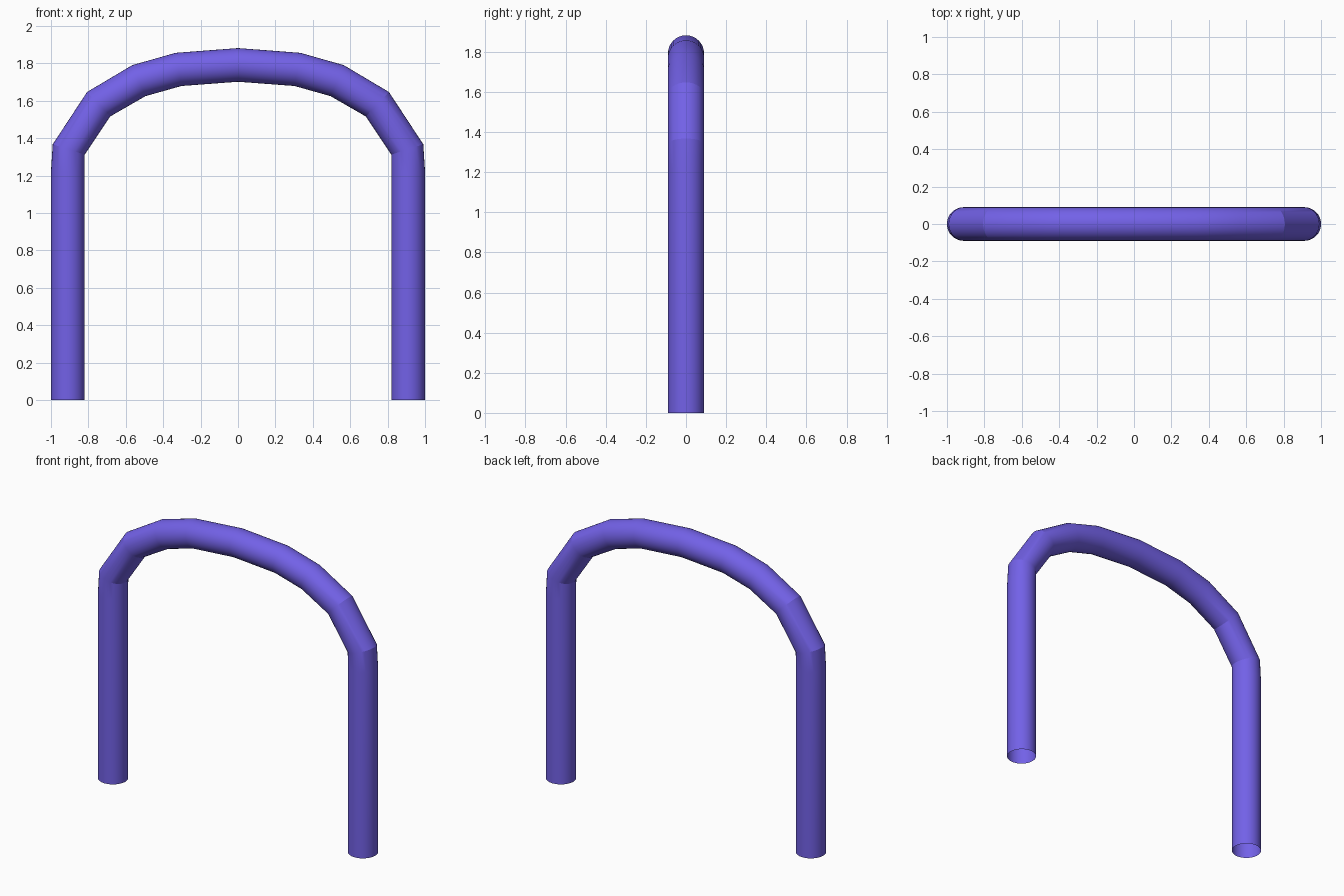
import bpy

if "Cube" in bpy.data.objects:
    bpy.data.objects.remove(bpy.data.objects["Cube"])

# Centre line of the right half, from the foot up to the crown
half = [(0.91, 0.0), (0.91, 1.22), (0.905, 1.34), (0.745, 1.582),
        (0.53, 1.708), (0.318, 1.768), (0.0, 1.792)]
path = half + [(-x, z) for x, z in reversed(half[:-1])]

# Bent tube with open feet
curve = bpy.data.curves.new("arched_tube", 'CURVE')
curve.dimensions = '3D'
curve.bevel_depth = 0.09
curve.bevel_resolution = 14
curve.use_fill_caps = False
spline = curve.splines.new('POLY')
spline.points.add(len(path) - 1)
for point, (x, z) in zip(spline.points, path):
    point.co = (x, 0, z, 1)

tube = bpy.data.objects.new("arched_tube", curve)
bpy.context.collection.objects.link(tube)
bpy.context.view_layer.objects.active = tube
tube.select_set(True)
bpy.ops.object.convert(target='MESH')
tube = bpy.context.object
bpy.ops.object.shade_smooth_by_angle(angle=0.26)

# Purple paint
paint = bpy.data.materials.new("purple_paint")
paint.diffuse_color = (0.17, 0.12, 0.8, 1)
paint.use_nodes = True
paint.node_tree.nodes["Principled BSDF"].inputs["Base Color"].default_value = paint.diffuse_color
tube.data.materials.clear()
tube.data.materials.append(paint)
